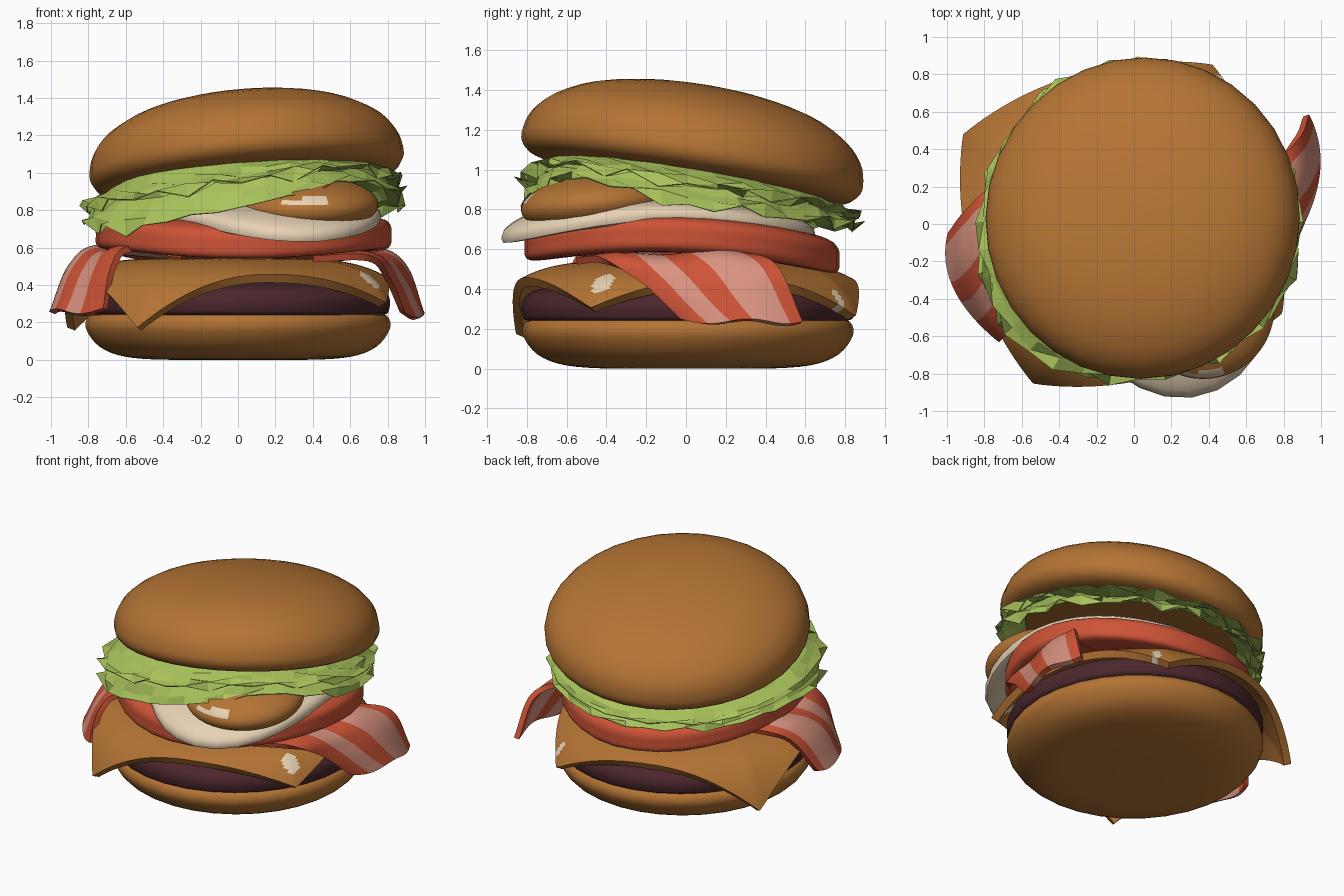
import bpy, bmesh, math, random
from mathutils import Vector

if "Cube" in bpy.data.objects:
    bpy.data.objects.remove(bpy.data.objects["Cube"])

random.seed(4)


def material(name, r, g, b):
    m = bpy.data.materials.new(name)
    m.diffuse_color = [(c / 255) ** 2.2 for c in (r, g, b)] + [1]
    m.use_nodes = True
    m.node_tree.nodes["Principled BSDF"].inputs["Base Color"].default_value = m.diffuse_color
    return m


BROWN = material("toasted brown", 178, 115, 55)
MEAT = material("dark meat", 76, 43, 48)
CREAM = material("cream white", 232, 210, 180)
RED = material("tomato red", 204, 84, 57)
PINK = material("bacon pink", 216, 145, 127)
GREEN = material("lettuce green", 168, 195, 92)


def curve(pts, t):
    """Smooth Catmull-Rom point at t (0..1) along pts."""
    pts = [Vector(p) for p in pts]
    s = t * (len(pts) - 1)
    i = min(int(s), len(pts) - 2)
    f = s - i
    b, c = pts[i], pts[i + 1]
    a = pts[i - 1] if i else 2 * b - c
    d = pts[i + 2] if i + 2 < len(pts) else 2 * c - b
    return 0.5 * (2 * b + (c - a) * f + (2 * a - 5 * b + 4 * c - d) * f * f
                  + (3 * b - a - 3 * c + d) * f ** 3)


def bump(a, degrees, power=4):
    """1 in the given direction, fading to 0 at right angles to it."""
    return max(0, math.cos(a - math.radians(degrees))) ** power


def sheet(name, f, nu, nv, mats, wrap=False, thick=0, smooth=True, rule=None):
    """Grid surface f(u, v); optional wrap in v, thickness and colour rule."""
    bm = bmesh.new()
    cols = nv if wrap else nv + 1
    vs = [[bm.verts.new(f(i / nu, j / nv)) for j in range(cols)] for i in range(nu + 1)]
    for i in range(nu):
        for j in range(nv):
            k = (j + 1) % cols
            face = bm.faces.new((vs[i][j], vs[i + 1][j], vs[i + 1][k], vs[i][k]))
            if rule:
                face.material_index = rule((i + .5) / nu, (j + .5) / nv, face.calc_center_median())
    bmesh.ops.remove_doubles(bm, verts=bm.verts, dist=1e-5)
    bmesh.ops.recalc_face_normals(bm, faces=bm.faces)
    me = bpy.data.meshes.new(name)
    bm.to_mesh(me)
    bm.free()
    for m in mats:
        me.materials.append(m)
    ob = bpy.data.objects.new(name, me)
    bpy.context.collection.objects.link(ob)
    bpy.ops.object.select_all(action='DESELECT')
    bpy.context.view_layer.objects.active = ob
    ob.select_set(True)
    if thick:
        mod = ob.modifiers.new("thickness", 'SOLIDIFY')
        mod.thickness = thick
        mod.offset = 0
        bpy.ops.object.modifier_apply(modifier=mod.name)
    if smooth:
        bpy.ops.object.shade_smooth_by_angle(angle=math.radians(50))
    return ob


def lathe(name, profile, mat, centre, bend=lambda x, y: 0, sy=1):
    """Round part turned from an (r, z) profile."""
    def f(u, v):
        r, z = curve(profile, u)
        if u in (0, 1):
            r = 0
        a = 2 * math.pi * v
        x, y = r * math.cos(a), sy * r * math.sin(a)
        return x, y, z + bend(x, y)
    ob = sheet(name, f, (len(profile) - 1) * 3, 32, [mat], wrap=True)
    ob.location = centre
    return ob


# Buns, patty and tomato
lathe("bottom_bun", [(0, 0), (.3, 0), (.5, .005), (.64, .025), (.74, .07), (.8, .14), (.815, .2),
                     (.77, .25), (.6, .265), (0, .265)], BROWN, (0, .01, 0), sy=1.02)
lathe("patty", [(0, .23), (.6, .23), (.78, .24), (.81, .28), (.81, .33), (.78, .375), (.7, .405),
                (.55, .43), (0, .47)], MEAT, (0, .01, 0), sy=1.03)
lathe("tomato", [(0, 0), (.55, 0), (.73, .005), (.785, .03), (.79, .085), (.785, .14), (.73, .175),
                 (.55, .185), (0, .185)], RED, (.03, -.02, .585),
      bend=lambda x, y: -.14 * (y + .15) ** 2)
top = lathe("top_bun", [(0, 0), (.4, 0), (.62, 0), (.775, .015), (.835, .065), (.84, .135), (.81, .225),
                        (.72, .32), (.54, .41), (.28, .465), (0, .485)], BROWN, (.055, .015, .945),
            sy=1.03)
top.rotation_euler = (-.158, -.085, 0)


# Cheese slice: bulged square with drooping corners and two pale spots
def cheese(u, v):
    u, v = 2 * u - 1, 2 * v - 1
    p = u * (.675 + .15 * (1 - v * v))
    q = v * (.675 + .15 * (1 - u * u))
    fall = (.14 if v < 0 else .18) if u > 0 else .27
    z = .52 - fall * abs(u * v) ** 2.2 - .085 * max(abs(u), abs(v)) ** 5
    return -.06 + .963 * p - .27 * q, .27 * p + .963 * q, z


def cheese_spots(u, v, c):
    return int(any(((c.x - x) / r) ** 2 + ((c.y - y) / r) ** 2 < 1
                   for x, y, r in ((.69, -.41, .05), (.44, .75, .03))))


sheet("cheese_slice", cheese, 80, 80, [BROWN, CREAM], thick=.05, rule=cheese_spots)


# Bacon ends: surface through three long curves, striped along the length
def bacon(name, e1, mid, e2):
    def f(u, v):
        a, b, c = curve(e1, u), curve(mid, u), curve(e2, u)
        w = v + .05 * math.sin(6 * u) * math.sin(math.pi * v)
        p = a * (1 - w) * (1 - 2 * w) + b * 4 * w * (1 - w) + c * w * (2 * w - 1)
        p.z += .015 * math.sin(9 * v + 3 * u)
        return p

    def stripes(u, v, c):
        return int(.2 < v < .38 or .58 < v < .88)
    sheet(name, f, 24, 28, [RED, PINK], thick=.035, rule=stripes)


bacon("bacon_right",
      [(.4, -.55, .54), (.7, -.42, .53), (.8, -.22, .42), (.88, -.02, .25)],
      [(.4, -.12, .56), (.74, -.06, .565), (.89, .14, .45), (.98, .3, .23)],
      [(.4, .3, .56), (.7, .3, .575), (.87, .46, .52), (.92, .58, .24)])
bacon("bacon_left",
      [(-.3, -.4, .56), (-.58, -.5, .58), (-.67, -.58, .47), (-.71, -.62, .27)],
      [(-.3, -.05, .56), (-.7, -.15, .59), (-.86, -.25, .48), (-.95, -.34, .25)],
      [(-.3, .3, .56), (-.73, .2, .58), (-.88, .08, .51), (-.98, -.05, .28)])


# Fried egg: lens-shaped white drooping to the front right, and a domed yolk with a pale glint
def egg_white(u, v):
    a = 2 * math.pi * v
    s = 1 if u > .5 else -1
    k = min(1, 1.02 * math.sin(math.pi * u)) if 0 < u < 1 else 0
    front = bump(a, -62)
    r = k * (.72 + .2 * front - .14 * bump(a, 225))
    x, y = .03 + r * math.cos(a), -.07 + r * math.sin(a)
    z = .80 - .13 * (y + .25) ** 2 - (.02 + .07 * front) * k ** 4
    return x, y, z + s * (.045 * math.sqrt(max(0, 1 - k ** 12)) + (.012 if k < 1 else 0))


sheet("egg_white", egg_white, 31, 40, [CREAM], wrap=True)


def yolk(u, v):
    a, b = math.pi * (u - .5), 2 * math.pi * v
    return .38 * math.cos(a) * math.cos(b), .38 * math.cos(a) * math.sin(b), .15 * math.sin(a)


def glint(u, v, c):
    a, h = v * 360 - 360, c.z / .15
    return int(-113 < a < -72 and .2 < h < .5 and not (a < -95 and h > .38))


yk = sheet("egg_yolk", yolk, 40, 80, [BROWN, CREAM], wrap=True, rule=glint)
yk.location = (.37, -.45, .83)
yk.rotation_euler = (.1, 0, 0)


# Lettuce: two crumpled, flat-shaded leaves hanging below the tilted top bun
RIM = [.82, .74, .71, .70, .73, .68, .81, .97, .82]  # rim height every 45 degrees


def lettuce(name, radius, lift, n):
    noise = [[random.uniform(-1, 1) for _ in range(n)] for _ in range(6)]

    def f(u, v):
        a = 2 * math.pi * v
        i, j = round(u * 5), round(v * n) % n
        k = [0, .8, .88, .93, .97, 1][i]
        t = max(0, (k - .8) / .2)
        zig = (1 if (j + i) % 2 else -1)
        leaf = radius + .07 * bump(a, 222, 6) + .045 * bump(a, 350) + .03 * bump(a, 85)
        r = k * (leaf + .02 * t * noise[i][j] + .015 * t * zig)
        x, y = r * math.cos(a), r * math.sin(a)
        s = v * 8
        rim = RIM[int(s)] * (1 - s % 1) + RIM[min(int(s) + 1, 8)] * (s % 1)
        flat = .95 + .085 * x - .16 * y
        z = flat * (1 - t) + (rim + lift * (flat - rim)) * t
        return x + .02, y + .01, z + t * (.015 * zig + .02 * noise[i][j])
    sheet(name, f, 5, n, [GREEN], wrap=True, thick=.006, smooth=False)


lettuce("lettuce_lower", .83, .02, 40)
lettuce("lettuce_upper", .835, .5, 36)
